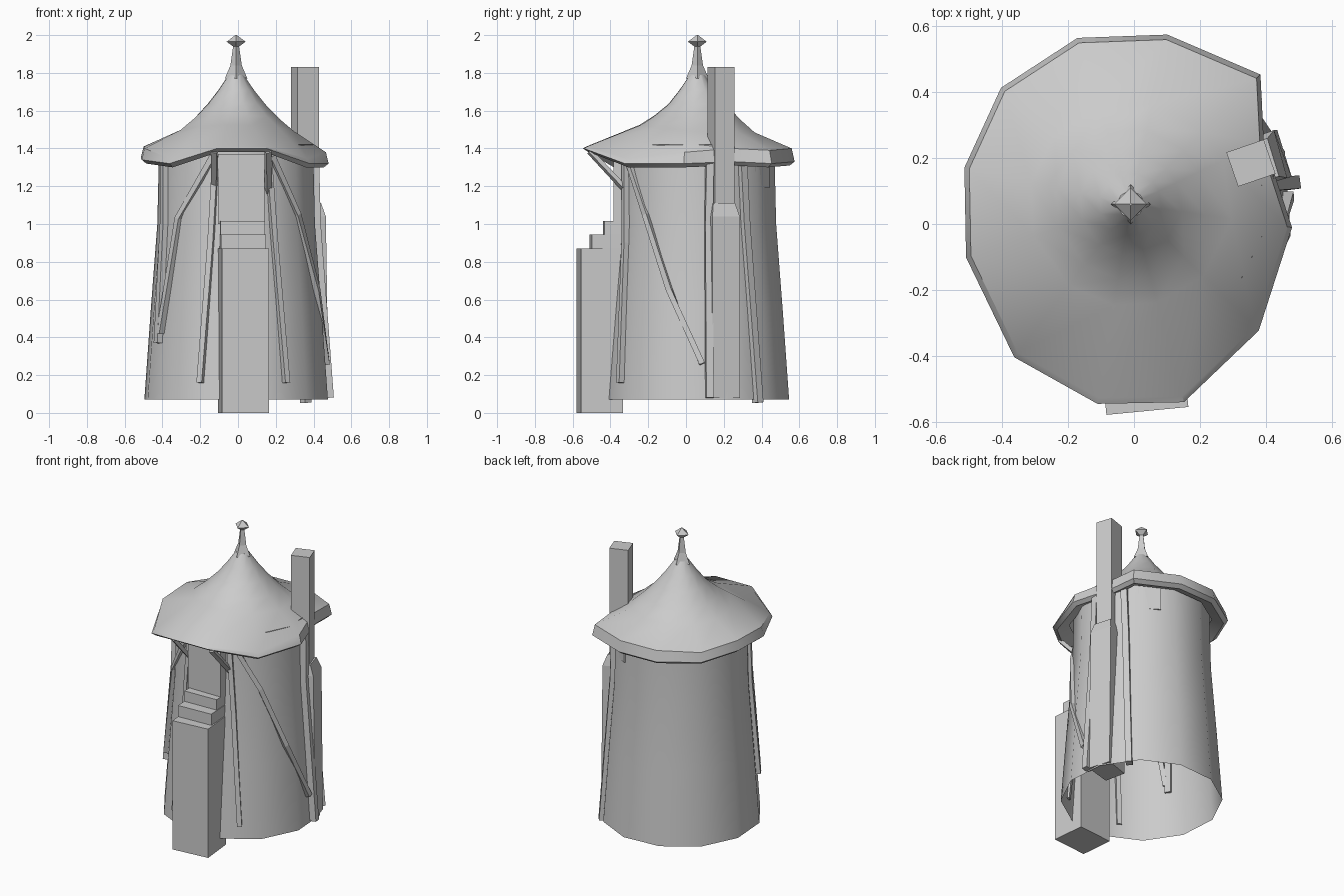
import bpy, bmesh
from math import cos, sin, radians, atan2, hypot
from mathutils import Vector, Matrix

if "Cube" in bpy.data.objects:
    bpy.data.objects.remove(bpy.data.objects["Cube"])

CX, CY, SIDES, PHASE = -0.01, 0.06, 12, -11
WALL = [(0.07, 0.495), (0.55, 0.46), (1.0, 0.425), (1.42, 0.415)]  # z, radius


def make(name, bm, angle=None):
    bmesh.ops.recalc_face_normals(bm, faces=bm.faces)
    me = bpy.data.meshes.new(name)
    bm.to_mesh(me)
    bm.free()
    ob = bpy.data.objects.new(name, me)
    bpy.context.collection.objects.link(ob)
    if angle:
        bpy.ops.object.select_all(action='DESELECT')
        ob.select_set(True)
        bpy.context.view_layer.objects.active = ob
        bpy.ops.object.shade_smooth_by_angle(angle=radians(angle))
    return ob


def loft(name, rings, caps=(False, False), angle=None):
    bm = bmesh.new()
    vs = [[bm.verts.new(p) for p in r] for r in rings]
    n = len(vs[0])
    for a, b in zip(vs, vs[1:]):
        for i in range(n):
            j = (i + 1) % n
            bm.faces.new((a[i], a[j], b[j], b[i]))
    for use, r in zip(caps, (vs[0], vs[-1])):
        if use:
            bm.faces.new(r)
    return make(name, bm, angle)


def circle(r, z, n, phase=0):
    return [(CX + r * cos(radians(phase) + i * 6.283185 / n),
             CY + r * sin(radians(phase) + i * 6.283185 / n), z) for i in range(n)]


def box(name, lo, hi, turn=0):
    lo, hi = Vector(lo), Vector(hi)
    mid = (lo + hi) / 2
    m = Matrix.Translation(mid) @ Matrix.Rotation(radians(turn), 4, 'Z') @ Matrix.Diagonal((*(hi - lo), 1))
    bm = bmesh.new()
    bmesh.ops.create_cube(bm, size=1, matrix=m)
    return make(name, bm)


def on_wall(az, z):
    for (z0, r0), (z1, r1) in zip(WALL, WALL[1:]):
        if z <= z1:
            break
    r = r0 + (r1 - r0) * (z - z0) / (z1 - z0)
    return Vector((CX + r * cos(radians(az)), CY + r * sin(radians(az)), z))


def beam(name, pts, w=0.03, inner=0.03, outer=0.015):
    rings = []
    for i, p in enumerate(pts):
        t = (pts[min(i + 1, len(pts) - 1)] - pts[max(i - 1, 0)]).normalized()
        n = Vector((p.x - CX, p.y - CY, 0)).normalized()
        s = t.cross(n).normalized() * w / 2
        n = s.cross(t).normalized()
        if n.dot(p - Vector((CX, CY, p.z))) < 0:
            n = -n
        rings.append([p - s - n * inner, p + s - n * inner, p + s + n * outer, p - s + n * outer])
    return loft(name, rings, (True, True))


# Tapered tower wall, open below
loft("tower_wall", [circle(r, z, SIDES, PHASE) for z, r in WALL], angle=40)

# Roof with uneven rim: x, y, top z, bottom z
RIM = [(.475, -.01, 1.38, 1.30), (.39, .25, 1.40, 1.31), (.38, .45, 1.39, 1.30), (.10, .57, 1.40, 1.31),
       (-.17, .56, 1.40, 1.31), (-.40, .41, 1.39, 1.31), (-.51, .17, 1.41, 1.33), (-.505, -.10, 1.40, 1.32),
       (-.36, -.40, 1.345, 1.30), (-.11, -.54, 1.41, 1.38), (.15, -.535, 1.41, 1.38), (.375, -.32, 1.345, 1.30)]
az = [atan2(y - CY, x - CX) for x, y, _, _ in RIM]


def roof_ring(r, z, front=0):
    return [(CX + r * cos(a), CY + r * sin(a), z + front * max(0, -sin(a))) for a in az]


def rim_ring(scale, pick):
    return [(CX + (x - CX) * scale, CY + (y - CY) * scale, pick(t, b)) for x, y, t, b in RIM]


loft("roof", [
    rim_ring(0.82, lambda t, b: b + 0.03),
    rim_ring(0.96, lambda t, b: b),
    rim_ring(1.01, lambda t, b: b + 0.02),
    rim_ring(0.98, lambda t, b: t),
    roof_ring(0.31, 1.485, 0.04),
    roof_ring(0.23, 1.555, 0.02),
    roof_ring(0.155, 1.635),
    roof_ring(0.095, 1.71),
    roof_ring(0.04, 1.79)], (False, True), angle=35)

# Four-sided finial
loft("finial", [circle(r, z, 4) for r, z in
                [(0.06, 1.77), (0.03, 1.84), (0.016, 1.94), (0.05, 1.965), (0.004, 2.0)]], (True, True))

# Chimney: upper stack and wider lower breast
box("chimney_stack", (0.295, 0.13, 1.0), (0.415, 0.24, 1.83), 19)
loft("chimney_breast", [[(x, y, z) for x, y in pts] for z, pts in [
    (0.08, [(.30, .09), (.48, .14), (.435, .285), (.27, .23)]),
    (1.04, [(.30, .09), (.465, .14), (.425, .285), (.27, .23)]),
    (1.11, [(.30, .10), (.44, .145), (.405, .26), (.28, .22)])]], (True, True))

# Stepped front block
box("front_block", (-0.095, -0.568, 0), (0.155, -0.345, 0.87), 5.5)
box("front_step_lower", (-0.095, -0.505, 0.87), (0.145, -0.34, 0.945), 3)
box("front_step_upper", (-0.095, -0.435, 0.945), (0.14, -0.33, 1.015), 2)
box("front_panel", (-0.105, -0.385, 1.0), (0.14, -0.3, 1.37))

# Timber framing following the wall: azimuth, height
TIMBERS = {
    "door_post_right": [(-66, 1.36), (-62, 0.9), (-57, 0.16)],
    "door_post_left": [(-105, 1.36), (-108, 0.9), (-113, 0.16)],
    "brace_right": [(-63, 1.36), (-40, 1.05), (-19, 0.65), (3, 0.26)],
    "brace_left": [(-107, 1.36), (-136, 1.03), (-149, 0.42)],
    "post_left": [(-156, 1.36), (-154, 1.0), (-151, 0.37)],
    "post_right": [(9, 1.36), (8, 1.0), (7.5, 0.08)],
    "post_back_right": [(35, 1.36), (37, 1.0), (41, 0.055)],
}
for name, path in TIMBERS.items():
    beam(name, [on_wall(a, z) for a, z in path], 0.04 if name.startswith("post") else 0.03,
         outer=0.025 if name == "post_right" else 0.015)

# Eave brackets beside the front panel
for side, x in (("left", -0.125), ("right", 0.16)):
    beam("eave_bracket_" + side, [Vector((x, -0.31, 1.17)), Vector((x, -0.51, 1.385))], 0.03, 0.012, 0.012)

# Small flush vent at the back
a = radians(57)
box("back_vent", (CX + .38 * cos(a) - .03, CY + .38 * sin(a) - .07, 1.19),
    (CX + .38 * cos(a) + .03, CY + .38 * sin(a) + .07, 1.36), 57)
